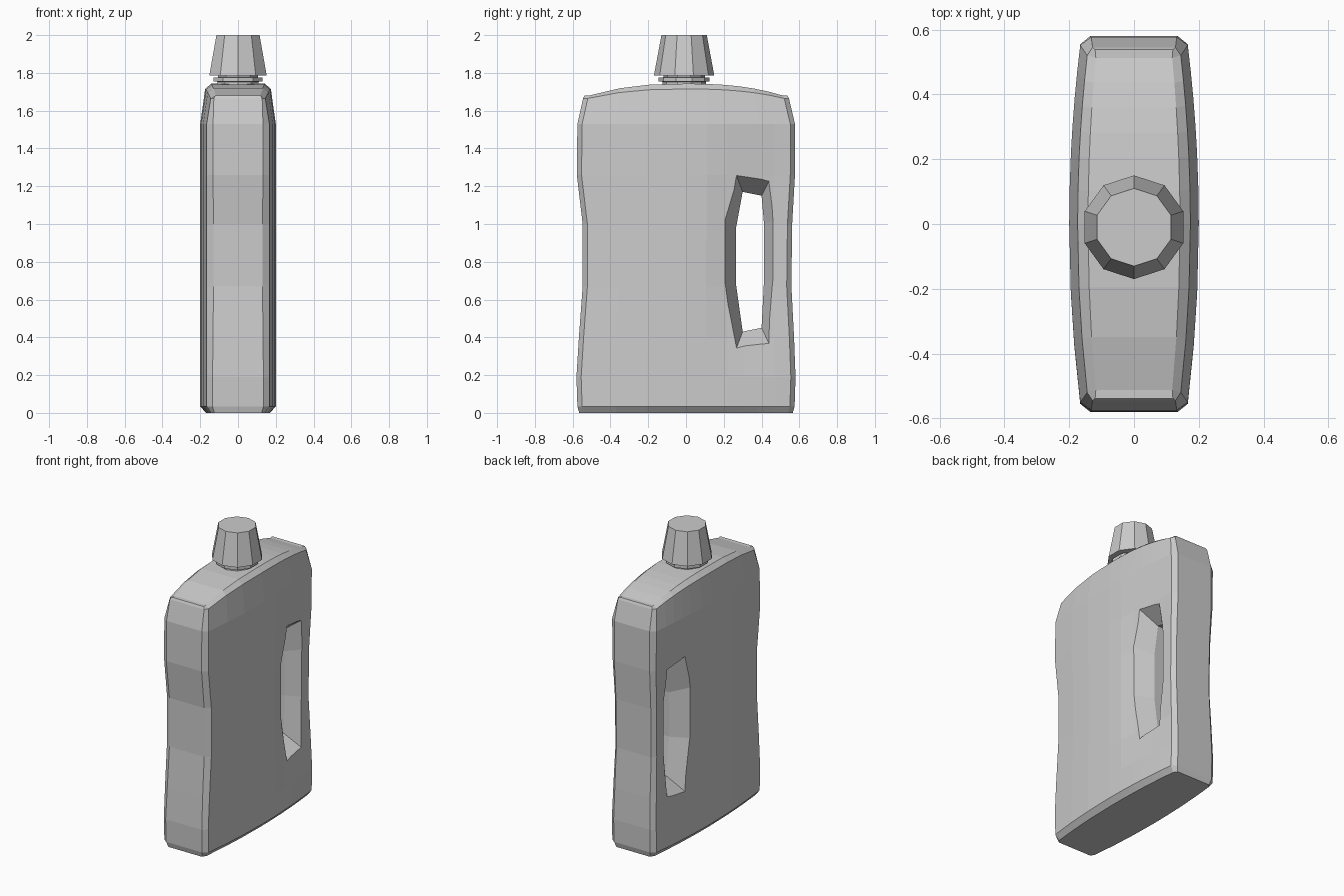
import bpy, bmesh, math

if "Cube" in bpy.data.objects:
    bpy.data.objects.remove(bpy.data.objects["Cube"])


def make(name, rings, caps=True):
    """Skin a list of equal-length closed rings into a flat-shaded mesh."""
    bm = bmesh.new()
    vr = [[bm.verts.new(p) for p in r] for r in rings]
    n = len(vr[0])
    for a, b in zip(vr, vr[1:]):
        for i in range(n):
            j = (i + 1) % n
            bm.faces.new((a[i], a[j], b[j], b[i]))
    bm.faces.new(vr[0][::-1])
    if caps:
        bm.faces.new(vr[-1])
    else:
        # arched top: strips joining right side to left side
        t = vr[-1]
        half = [t[-1]] + t[:n // 2]
        other = [t[-2 - k] for k in range(n // 2)]
        right, left = half[:n // 2], other
        for k in range(n // 2 - 1):
            bm.faces.new((right[k], right[k + 1], left[k + 1], left[k]))
    bmesh.ops.recalc_face_normals(bm, faces=bm.faces[:])
    me = bpy.data.meshes.new(name)
    bm.to_mesh(me)
    bm.free()
    ob = bpy.data.objects.new(name, me)
    bpy.context.collection.objects.link(ob)
    return ob


# Body: z, back y, front y, half width, half width of end face, arch drop
ROWS = [(0.0, -.565, .565, .17, .125, 0), (.035, -.575, .575, .20, .135, 0),
        (.19, -.58, .58, .20, .135, 0), (.40, -.567, .572, .20, .132, 0),
        (.67, -.547, .558, .20, .13, 0), (1.0, -.547, .562, .20, .13, 0),
        (1.26, -.578, .577, .20, .132, 0), (1.53, -.575, .577, .20, .132, 0),
        (1.715, -.545, .545, .174, .128, .05), (1.743, -.538, .538, .142, .12, .063)]
COLS = [-1, -.68, -.38, 0, .2, .4, .55, .7, .85, 1]


def body_ring(z, y0, y1, w, e, drop):
    side = []
    for u in COLS:
        y = u * ((y1 if u > 0 else -y0) - .025)
        dent = max(0, 1 - ((y - .34) / .25) ** 2) * max(0, 1 - ((z - .8) / .62) ** 2)
        x = w * (1 - .17 * u * u) - .03 * dent
        side.append((x, y, z - drop * abs(u) ** 2.5))
    zc = z - drop
    return (side + [(e, y1, zc), (-e, y1, zc)]
            + [(-x, y, h) for x, y, h in reversed(side)]
            + [(-e, y0, zc), (e, y0, zc)])


body = make("bottle_body", [body_ring(*r) for r in ROWS], caps=False)

# Handle opening: flared cutter through the body
OUTER = [(.27, 1.25), (.44, 1.23), (.468, 1.02), (.468, .70),
         (.44, .365), (.27, .35), (.21, .68), (.21, 1.02)]
INNER = [(.30, 1.17), (.40, 1.15), (.413, 1.0), (.413, .70),
         (.40, .45), (.30, .43), (.265, .68), (.265, .98)]


def cut_ring(x):
    t = (abs(x) - .06) / .11
    return [(x, a[0] + (b[0] - a[0]) * t, a[1] + (b[1] - a[1]) * t)
            for a, b in zip(INNER, OUTER)]


cutter = make("handle_cutter", [cut_ring(x) for x in (-.26, -.06, .06, .26)])
cutter.hide_render = True
mod = body.modifiers.new("handle_opening", 'BOOLEAN')
mod.operation = 'DIFFERENCE'
mod.solver = 'EXACT'
mod.object = cutter
bpy.context.view_layer.objects.active = body
bpy.ops.object.modifier_apply(modifier=mod.name)
bpy.data.objects.remove(cutter)


# Neck and cap: ten-sided lathes
def lathe(name, profile, n=10):
    return make(name, [[(r * math.sin(2 * math.pi * i / n),
                         -.01 + r * math.cos(2 * math.pi * i / n), z)
                        for i in range(n)] for r, z in profile])


lathe("neck", [(.115, 1.70), (.115, 1.753), (.135, 1.755), (.135, 1.775),
               (.11, 1.777), (.11, 1.80)])
lathe("cap", [(.16, 1.785), (.12, 2.0)])
